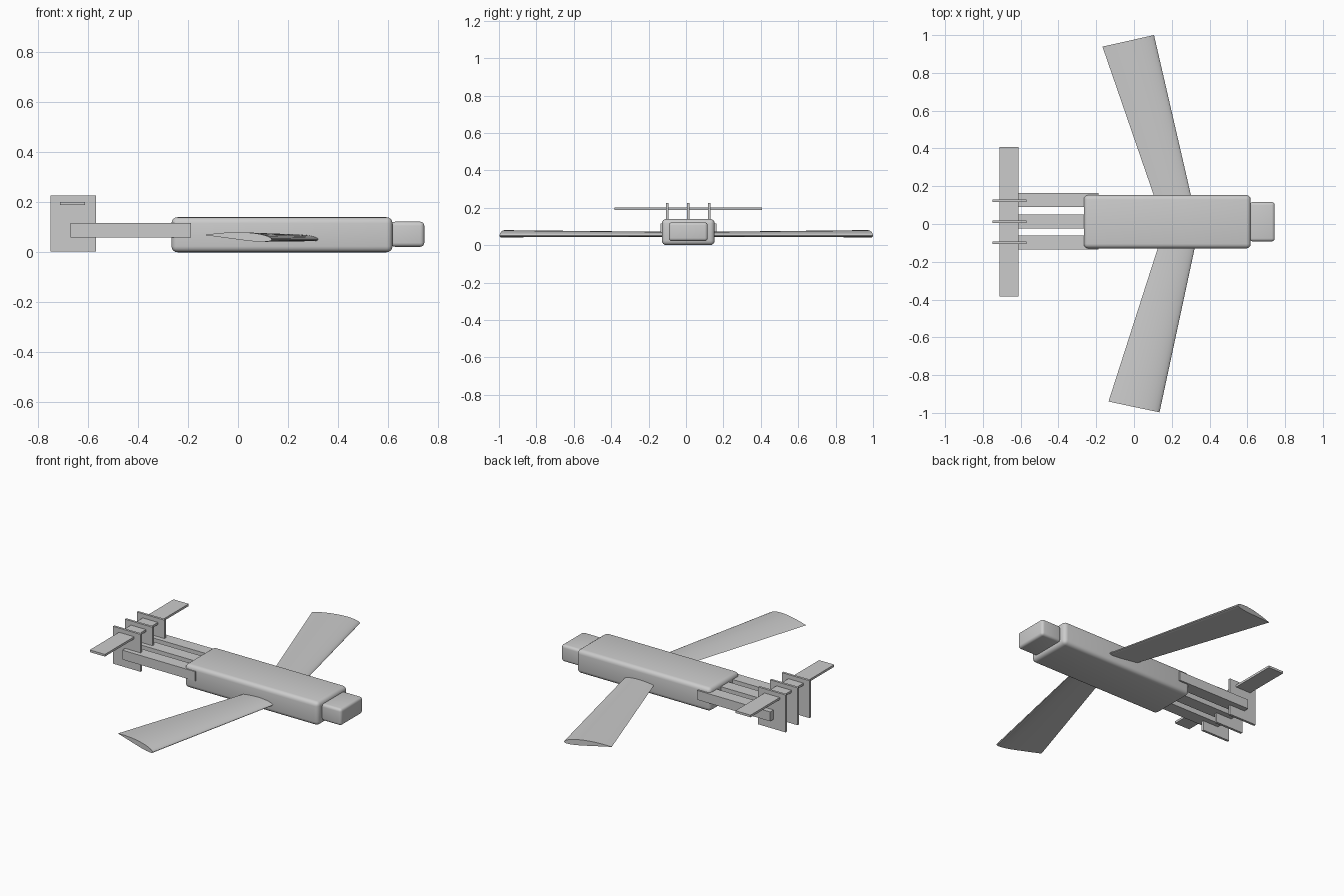
import bpy, bmesh, math
from mathutils import Vector

if "Cube" in bpy.data.objects:
    bpy.data.objects.remove(bpy.data.objects["Cube"], do_unlink=True)

grey = bpy.data.materials.new("plain_grey")
grey.use_nodes = True
grey.diffuse_color = (0.6, 0.6, 0.6, 1)
grey.node_tree.nodes["Principled BSDF"].inputs["Base Color"].default_value = (0.6, 0.6, 0.6, 1)


def add_object(name, bm, smooth=False):
    bmesh.ops.recalc_face_normals(bm, faces=bm.faces)
    mesh = bpy.data.meshes.new(name)
    bm.to_mesh(mesh)
    bm.free()
    mesh.materials.append(grey)
    obj = bpy.data.objects.new(name, mesh)
    bpy.context.collection.objects.link(obj)
    if smooth:
        bpy.ops.object.select_all(action="DESELECT")
        obj.select_set(True)
        bpy.context.view_layer.objects.active = obj
        bpy.ops.object.shade_smooth_by_angle(angle=math.radians(35))
    return obj


def box(name, low, high, bevel=0):
    low, high = Vector(low), Vector(high)
    bm = bmesh.new()
    bmesh.ops.create_cube(bm, size=1)
    for v in bm.verts:
        v.co = (low + high) / 2 + v.co * (high - low)
    if bevel:
        bmesh.ops.bevel(bm, geom=bm.edges[:], offset=bevel, segments=4,
                        profile=0.5, affect="EDGES")
    return add_object(name, bm, bevel > 0)


def airfoil(steps=14):
    """Unit-chord section: trailing edge over the top to the nose and back below."""
    upper, lower = [], []
    for i in range(steps + 1):
        s = (1 - math.cos(math.pi * i / steps)) / 2
        half = 0.6 * (0.2969 * math.sqrt(s) - 0.126 * s - 0.3516 * s**2
                      + 0.2843 * s**3 - 0.1036 * s**4)
        camber = 0.08 * s * (1 - s)
        upper.append((s, camber + half))
        lower.append((s, camber - half))
    return upper[::-1] + lower[1:-1]


def wing(name, root_lead, root_trail, tip_lead, tip_trail):
    bm = bmesh.new()
    rings = []
    for lead, trail in ((root_lead, root_trail), (tip_lead, tip_trail)):
        a, b = Vector(lead), Vector(trail)
        chord = (b - a).length
        ring = []
        for s, h in airfoil():
            p = a.lerp(b, s)
            ring.append(bm.verts.new((p.x, p.y, 0.051 + chord * (h + 0.065 * s))))
        rings.append(ring)
    n = len(rings[0])
    for i in range(n):
        j = (i + 1) % n
        bm.faces.new((rings[0][i], rings[0][j], rings[1][j], rings[1][i]))
    for ring in rings:
        bm.faces.new(ring)
    return add_object(name, bm, True)


# Fuselage and nose
MID = 0.012
box("fuselage", (-0.266, MID - 0.141, 0), (0.618, MID + 0.141, 0.14), 0.024)
box("nose", (0.612, MID - 0.104, 0.022), (0.745, MID + 0.104, 0.122), 0.016)

# Swept wings, wider at the tips
wing("left_wing", (0.325, 0.05), (0.14, 0.05), (0.106, 1.0), (-0.167, 0.939))
wing("right_wing", (0.338, -0.05), (0.151, -0.05), (0.135, -0.997), (-0.135, -0.94))

# Three tail booms, each carrying an upright fin
for side, offset in (("right", -0.112), ("middle", 0), ("left", 0.112)):
    y = MID + offset
    box(side + "_boom", (-0.67, y + 0.002 - 0.037, 0.06), (-0.188, y + 0.002 + 0.037, 0.116))
    box(side + "_fin", (-0.75, y - 0.007, 0.003), (-0.568, y + 0.007, 0.226))

# Horizontal tail plate through the fins
box("tail_plate", (-0.711, MID - 0.395, 0.188), (-0.611, MID + 0.395, 0.201))
